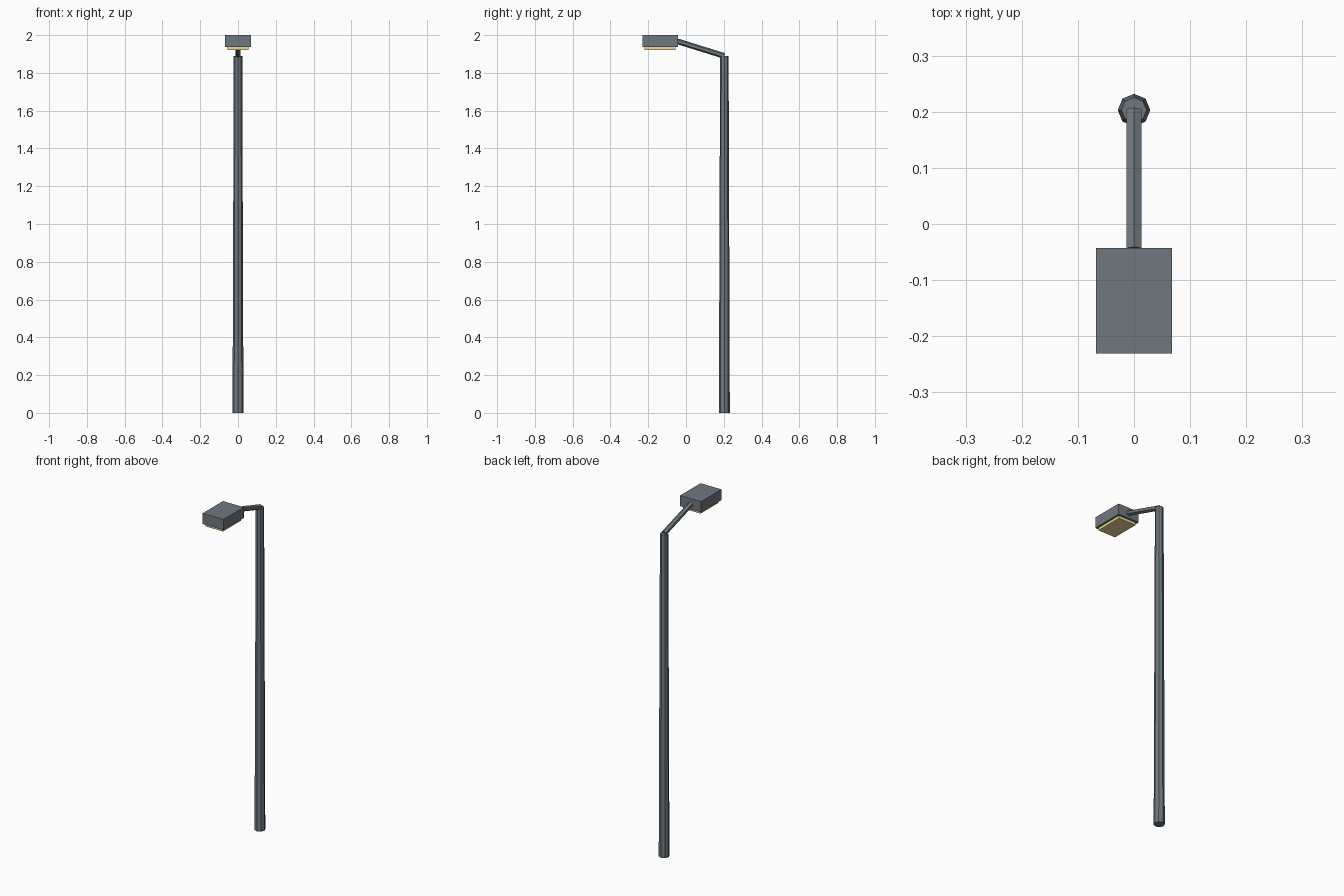
import bpy
from math import pi
from mathutils import Vector

if "Cube" in bpy.data.objects:
    bpy.data.objects.remove(bpy.data.objects["Cube"])


def material(name, rgb):
    m = bpy.data.materials.new(name)
    m.diffuse_color = (*rgb, 1)
    m.use_nodes = True
    m.node_tree.nodes["Principled BSDF"].inputs["Base Color"].default_value = m.diffuse_color
    return m


metal = material("grey_metal", (0.16, 0.19, 0.21))
glow = material("warm_lens", (0.9, 0.68, 0.3))


def finish(name, mat):
    o = bpy.context.object
    o.name = name
    o.data.materials.append(mat)
    return o


def box(name, centre, size, mat):
    bpy.ops.mesh.primitive_cube_add(size=1, location=centre)
    o = finish(name, mat)
    o.scale = size
    return o


def tube(name, a, b, r1, r2, sides, mat):
    a, b = Vector(a), Vector(b)
    d = b - a
    bpy.ops.mesh.primitive_cone_add(vertices=sides, radius1=r1, radius2=r2,
                                    depth=d.length, location=(a + b) / 2)
    o = finish(name, mat)
    o.rotation_euler = d.to_track_quat('Z', 'Y').to_euler()
    return o


# Tapered eight-sided pole
tube("pole", (0, 0.203, 0), (0, 0.203, 1.89), 0.029, 0.0225, 8, metal)

# Six-sided arm rising forward to the lamp head, one edge on top
tube("arm", (0, 0.203, 1.89), (0, -0.045, 1.967), 0.015, 0.015, 6, metal)

# Lamp head and the lens below it
box("lamp_head", (0, -0.137, 1.9685), (0.135, 0.188, 0.063), metal)
box("lens", (0, -0.137, 1.930), (0.112, 0.165, 0.016), glow)
